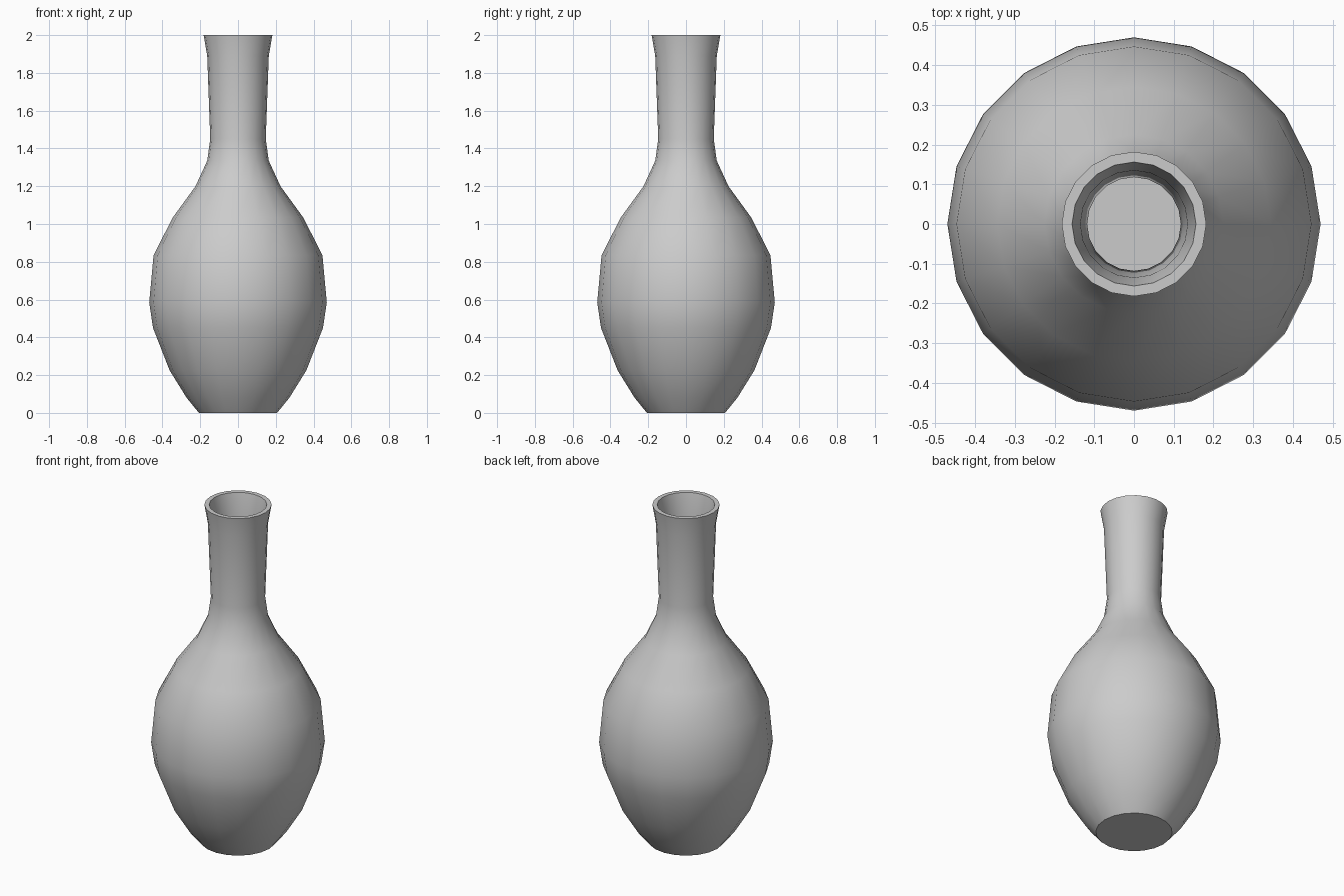
import bpy, bmesh, math

if "Cube" in bpy.data.objects:
    bpy.data.objects.remove(bpy.data.objects["Cube"])

SIDES = 20

# Outer profile (radius, height) from foot to lip
outer = [(0.207, 0.0), (0.272, 0.08), (0.362, 0.225), (0.45, 0.45),
         (0.47, 0.585), (0.447, 0.835), (0.345, 1.035), (0.225, 1.2),
         (0.163, 1.335), (0.147, 1.45), (0.163, 1.89), (0.182, 2.0)]
# Inner wall from lip down to the floor of the cavity
inner = [(0.156, 2.0), (0.135, 1.89), (0.118, 1.45), (0.134, 1.327),
         (0.2, 1.184), (0.32, 1.018), (0.418, 0.825), (0.441, 0.585),
         (0.422, 0.457), (0.336, 0.238), (0.249, 0.098), (0.193, 0.03)]


def lathe(name, profile):
    bm = bmesh.new()
    rings = []
    for r, z in profile:
        rings.append([bm.verts.new((r * math.cos(2 * math.pi * i / SIDES),
                                    r * math.sin(2 * math.pi * i / SIDES), z))
                      for i in range(SIDES)])
    for a, b in zip(rings, rings[1:]):
        for i in range(SIDES):
            j = (i + 1) % SIDES
            bm.faces.new((a[i], a[j], b[j], b[i]))
    # Underside and inner floor
    bm.faces.new(rings[0][::-1])
    bm.faces.new(rings[-1])
    bmesh.ops.recalc_face_normals(bm, faces=bm.faces)
    mesh = bpy.data.meshes.new(name)
    bm.to_mesh(mesh)
    bm.free()
    obj = bpy.data.objects.new(name, mesh)
    bpy.context.collection.objects.link(obj)
    return obj


# Vase body, hollow with a flat lip
vase = lathe("vase", outer + inner)
bpy.context.view_layer.objects.active = vase
vase.select_set(True)
bpy.ops.object.shade_smooth_by_angle(angle=math.radians(40))
